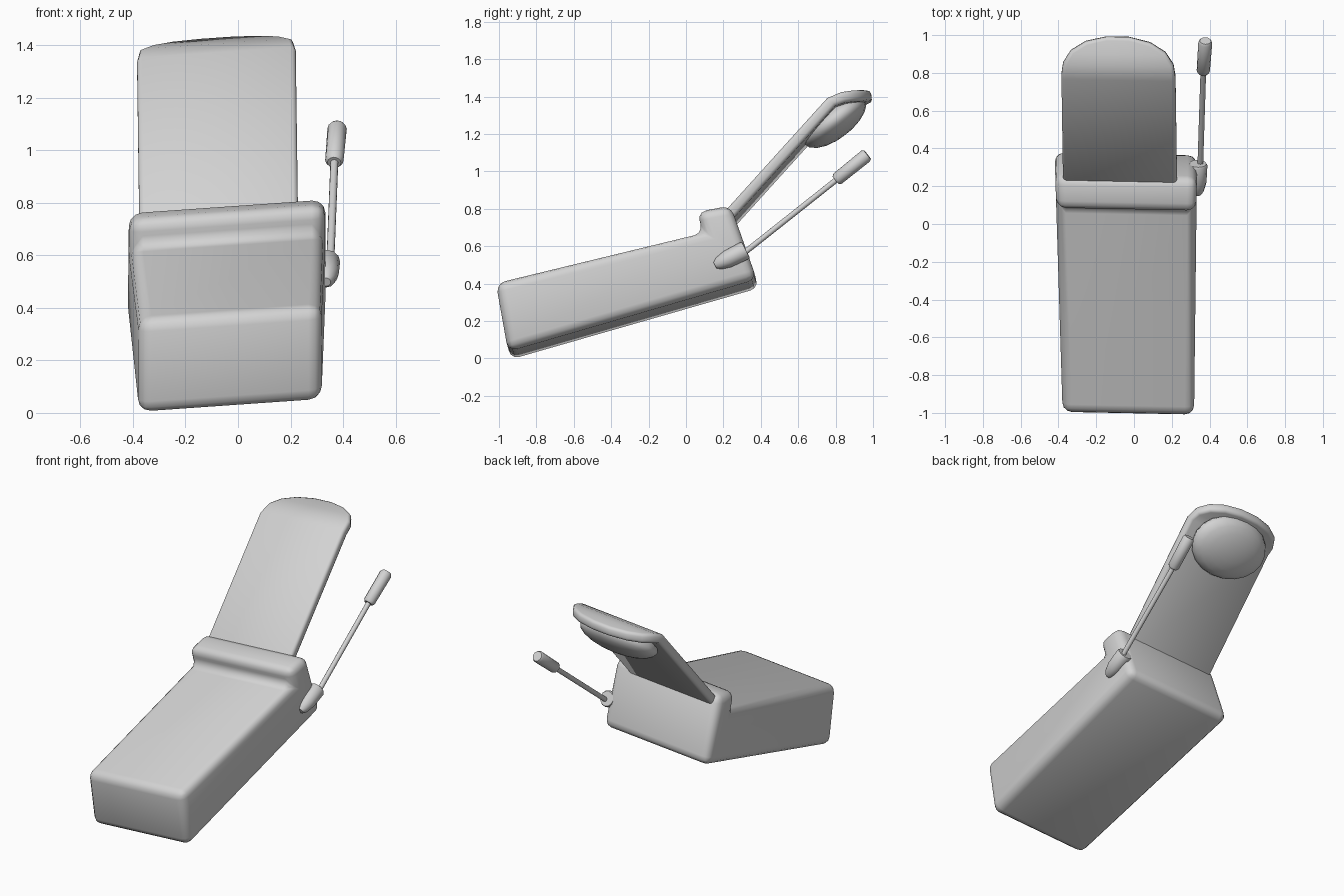
import bpy, bmesh, math
from mathutils import Vector, Matrix

if "Cube" in bpy.data.objects:
    bpy.data.objects.remove(bpy.data.objects["Cube"], do_unlink=True)

# One plain grey for the whole model
GREY = (0.65, 0.65, 0.65, 1)
grey = bpy.data.materials.new("light grey")
grey.use_nodes = True
grey.diffuse_color = GREY
grey.node_tree.nodes["Principled BSDF"].inputs["Base Color"].default_value = GREY


def finish(name, bm, angle):
    bmesh.ops.recalc_face_normals(bm, faces=bm.faces)
    mesh = bpy.data.meshes.new(name)
    bm.to_mesh(mesh)
    bm.free()
    mesh.materials.append(grey)
    obj = bpy.data.objects.new(name, mesh)
    bpy.context.collection.objects.link(obj)
    bpy.ops.object.select_all(action='DESELECT')
    obj.select_set(True)
    bpy.context.view_layer.objects.active = obj
    bpy.ops.object.shade_smooth_by_angle(angle=math.radians(angle))
    return obj


def lean(x, y, z):
    """The whole model leans slightly: its left side is higher and further forward."""
    d = x + 0.04
    return Vector((x, y - 0.02 * d, z + 0.07 * d))


def skin(bm, rings, closed=True):
    for a, b in zip(rings, rings[1:]):
        n = len(a)
        for i in range(n):
            j = (i + 1) % n
            bm.faces.new((a[i], a[j], b[j], b[i]))
    bm.faces.new(rings[0])
    bm.faces.new(rings[-1])


def round_edges(bm, width, segments, min_angle):
    bmesh.ops.recalc_face_normals(bm, faces=bm.faces)
    edges = [e for e in bm.edges if e.calc_face_angle(0) > math.radians(min_angle)]
    bmesh.ops.bevel(bm, geom=edges, offset=width, segments=segments, profile=0.5,
                    affect='EDGES', clamp_overlap=True)


# Body with raised hinge: side profile stretched across, slightly wider at the back
profile = [(-1.01, 0.38), (0.10, 0.648), (0.065, 0.76), (0.245, 0.795),
           (0.385, 0.40), (-0.945, 0.015)]
bm = bmesh.new()
sides = []
for side in (-1, 1):
    ring = []
    for y, z in profile:
        t = (y + 1) / 1.35
        x = -0.378 - 0.042 * t if side < 0 else 0.318 + 0.016 * t
        ring.append(bm.verts.new(lean(x, y, z)))
    sides.append(ring)
skin(bm, sides)
round_edges(bm, 0.05, 3, 20)
finish("body", bm, 50)

# Lid: straight panel that bends flatter and rounds off at its tip
rows = [(0.15, 0.70, 0.302), (0.76, 1.375, 0.302), (0.84, 1.41, 0.292),
        (0.91, 1.422, 0.25), (0.96, 1.43, 0.17), (0.987, 1.433, 0.06)]
THICK = 0.06
bm = bmesh.new()
rings = []
for i, (y, z, half) in enumerate(rows):
    before, after = rows[max(i - 1, 0)], rows[min(i + 1, len(rows) - 1)]
    along = Vector((0, after[0] - before[0], after[1] - before[1])).normalized()
    down = Vector((0, along.z, -along.y)) * THICK
    mid = -0.073 - 0.015 * (y - 0.15)
    top = [lean(mid + s * half, y, z) for s in (-1, 1)]
    rings.append([bm.verts.new(p) for p in (top[0], top[1], top[1] + down, top[0] + down)])
skin(bm, rings)
round_edges(bm, 0.018, 2, 50)
finish("lid", bm, 50)

# Rounded bulge under the lid tip
bm = bmesh.new()
bmesh.ops.create_uvsphere(bm, u_segments=20, v_segments=10, radius=1)
bm.transform(Matrix.Translation(lean(-0.08, 0.795, 1.267))
             @ Matrix.Rotation(math.radians(-4), 4, 'Y')
             @ Matrix.Rotation(math.radians(37), 4, 'X')
             @ Matrix.Diagonal((0.255, 0.2, 0.088, 1)))
finish("lid_bulge", bm, 60)


def turned(name, start, end, stations, sides=12):
    """Round part along a line, from (fraction along, radius) stations."""
    start, end = Vector(start), Vector(end)
    turn = (end - start).to_track_quat('Z', 'Y')
    bm = bmesh.new()
    rings = []
    for t, r in stations:
        centre = start.lerp(end, t)
        rings.append([bm.verts.new(centre + turn @ Vector(
            (r * math.cos(a), r * math.sin(a), 0)))
            for a in (math.tau * k / sides for k in range(sides))])
    skin(bm, rings)
    return finish(name, bm, 45)


# Antenna: bullet-shaped mount, thin rod and thicker tip
turned("antenna_mount", (0.335, 0.155, 0.498), (0.339, 0.32, 0.58),
       [(0, 0.018), (0.12, 0.034), (0.4, 0.047), (0.95, 0.05), (1, 0.045)])
turned("antenna_rod", (0.35, 0.28, 0.54), (0.367, 0.81, 0.96), [(0, 0.015), (1, 0.015)])
turned("antenna_tip", (0.366, 0.80, 0.953), (0.378, 0.97, 1.09),
       [(0, 0.026), (0.06, 0.035), (0.94, 0.037), (1, 0.03)])
